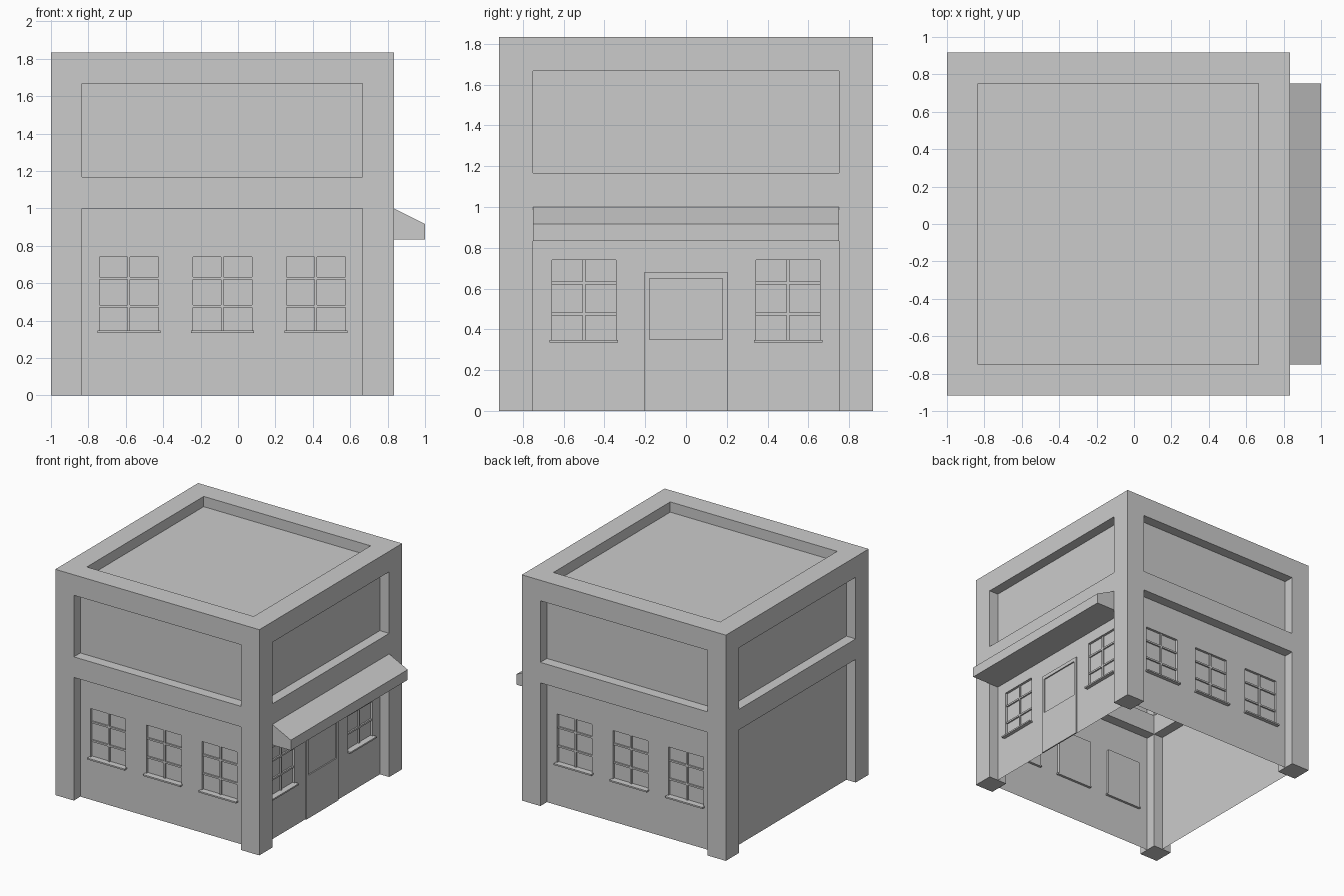
import bpy, bmesh
from math import radians
from mathutils import Matrix

if "Cube" in bpy.data.objects:
    bpy.data.objects.remove(bpy.data.objects["Cube"])

CX = -0.0833            # centre of the square building
H, I = 0.9167, 0.75     # outer half width, half width inside the pillars
W = -0.8333             # wall plane, half way into the pillars
SILL, HEAD = 0.347, 0.74


def finish(name, bm, turn=0):
    bmesh.ops.remove_doubles(bm, verts=bm.verts, dist=1e-5)
    bm.transform(Matrix.Translation((CX, 0, 0)) @ Matrix.Rotation(radians(90 * turn), 4, 'Z'))
    me = bpy.data.meshes.new(name)
    bm.to_mesh(me)
    bm.free()
    bpy.context.collection.objects.link(bpy.data.objects.new(name, me))


def quad(bm, pts):
    bm.faces.new([bm.verts.new(p) for p in pts])


def corners(r):
    u0, u1, v0, v1 = r
    return [(u0, v0), (u1, v0), (u1, v1), (u0, v1)]


def sheet(bm, rect, y, holes=()):
    """Upright sheet facing -y with rectangular holes"""
    us = sorted({*rect[:2], *(u for h in holes for u in h[:2])})
    vs = sorted({*rect[2:], *(v for h in holes for v in h[2:])})
    for u0, u1 in zip(us, us[1:]):
        for v0, v1 in zip(vs, vs[1:]):
            cu, cv = (u0 + u1) / 2, (v0 + v1) / 2
            if not any(h[0] < cu < h[1] and h[2] < cv < h[3] for h in holes):
                quad(bm, [(u, y, v) for u, v in corners((u0, u1, v0, v1))])


def tube(bm, rect, y0, y1):
    """Four sides joining two depths around a rectangle"""
    c = corners(rect)
    for a, b in zip(c, c[1:] + c[:1]):
        quad(bm, [(a[0], y0, a[1]), (b[0], y0, b[1]), (b[0], y1, b[1]), (a[0], y1, a[1])])


def box(bm, x0, x1, y0, y1, z0, z1):
    m = Matrix.Translation(((x0 + x1) / 2, (y0 + y1) / 2, (z0 + z1) / 2)) \
        @ Matrix.Diagonal((x1 - x0, y1 - y0, z1 - z0, 1))
    bmesh.ops.create_cube(bm, size=1, matrix=m)


# Frame of pillars and beams: one skin around the filled cells of a grid
g = [[-H, -I, I, H], [-H, -I, I, H], [0, 1.0, 1.1667, 1.6667, 1.8333]]


def solid(c):
    i, j, k = c
    if not (0 <= i < 3 and 0 <= j < 3 and 0 <= k < 4):
        return False
    edges = (i != 1) + (j != 1)
    return edges == 2 or (edges == 1 and k in (1, 3))


bm = bmesh.new()
for c in [(i, j, k) for i in range(3) for j in range(3) for k in range(4)]:
    if not solid(c):
        continue
    for ax in range(3):
        for s in (0, 1):
            n = list(c)
            n[ax] += 2 * s - 1
            if solid(n):
                continue
            b, d = (ax + 1) % 3, (ax + 2) % 3
            pts = []
            for e, f in [(0, 0), (1, 0), (1, 1), (0, 1)]:
                p = [0, 0, 0]
                p[ax], p[b], p[d] = g[ax][c[ax] + s], g[b][c[b] + e], g[d][c[d] + f]
                pts.append(p)
            quad(bm, pts if s else pts[::-1])
finish("frame", bm)

# Flat roof sunk inside the parapet
bm = bmesh.new()
quad(bm, [(-I, -I, 1.75), (I, -I, 1.75), (I, I, 1.75), (-I, I, 1.75)])
finish("roof", bm)

# Walls and windows on each side
sides = [("front", [-0.5, 0, 0.5]), ("right", [-0.5, 0.5]), ("back", [-0.5, 0, 0.5]), ("left", [])]
for turn, (side, centres) in enumerate(sides):
    bm = bmesh.new()
    sheet(bm, (-I, I, 1.1667, 1.6667), W)
    finish(side + "_upper_wall", bm, turn)

    holes = [(u - 0.157, u + 0.157, SILL, HEAD) for u in centres]
    bm = bmesh.new()
    sheet(bm, (-I, I, 0, 1.0), W, holes)
    for h in holes:
        tube(bm, h, W, W + 0.02)
    finish(side + "_lower_wall", bm, turn)

    for n, (u, h) in enumerate(zip(centres, holes), 1):
        tag = f"{side}_window_{n}"
        bm = bmesh.new()
        sheet(bm, h, W + 0.02)
        finish(tag + "_glass", bm, turn)
        bm = bmesh.new()
        box(bm, u - 0.007, u + 0.007, W + 0.008, W + 0.02, SILL, HEAD)
        for z in (0.476, 0.627):
            box(bm, h[0], h[1], W + 0.008, W + 0.02, z - 0.007, z + 0.007)
        finish(tag + "_bars", bm, turn)
        bm = bmesh.new()
        box(bm, u - 0.168, u + 0.168, W - 0.03, W + 0.02, 0.335, SILL)
        finish(tag + "_sill", bm, turn)

# Door on the right side with a sunken upper panel
bm = bmesh.new()
door, panel = (-0.205, 0.205, 0, 0.68), (-0.18, 0.18, 0.35, 0.65)
sheet(bm, door, W - 0.01, [panel])
tube(bm, door, W, W - 0.01)
tube(bm, panel, W - 0.01, W)
finish("door", bm, 1)

# Sloped awning over the door
bm = bmesh.new()
prof = [(W, 0.8333), (-1.0833, 0.8333), (-1.0833, 0.9167), (-H, 1.0), (W, 1.0)]
f = bm.faces.new([bm.verts.new((-I, y, z)) for y, z in prof])
ext = bmesh.ops.extrude_face_region(bm, geom=[f], use_keep_orig=True)
bmesh.ops.translate(bm, vec=(2 * I, 0, 0),
                    verts=[v for v in ext["geom"] if isinstance(v, bmesh.types.BMVert)])
bmesh.ops.recalc_face_normals(bm, faces=bm.faces)
finish("awning", bm, 1)
